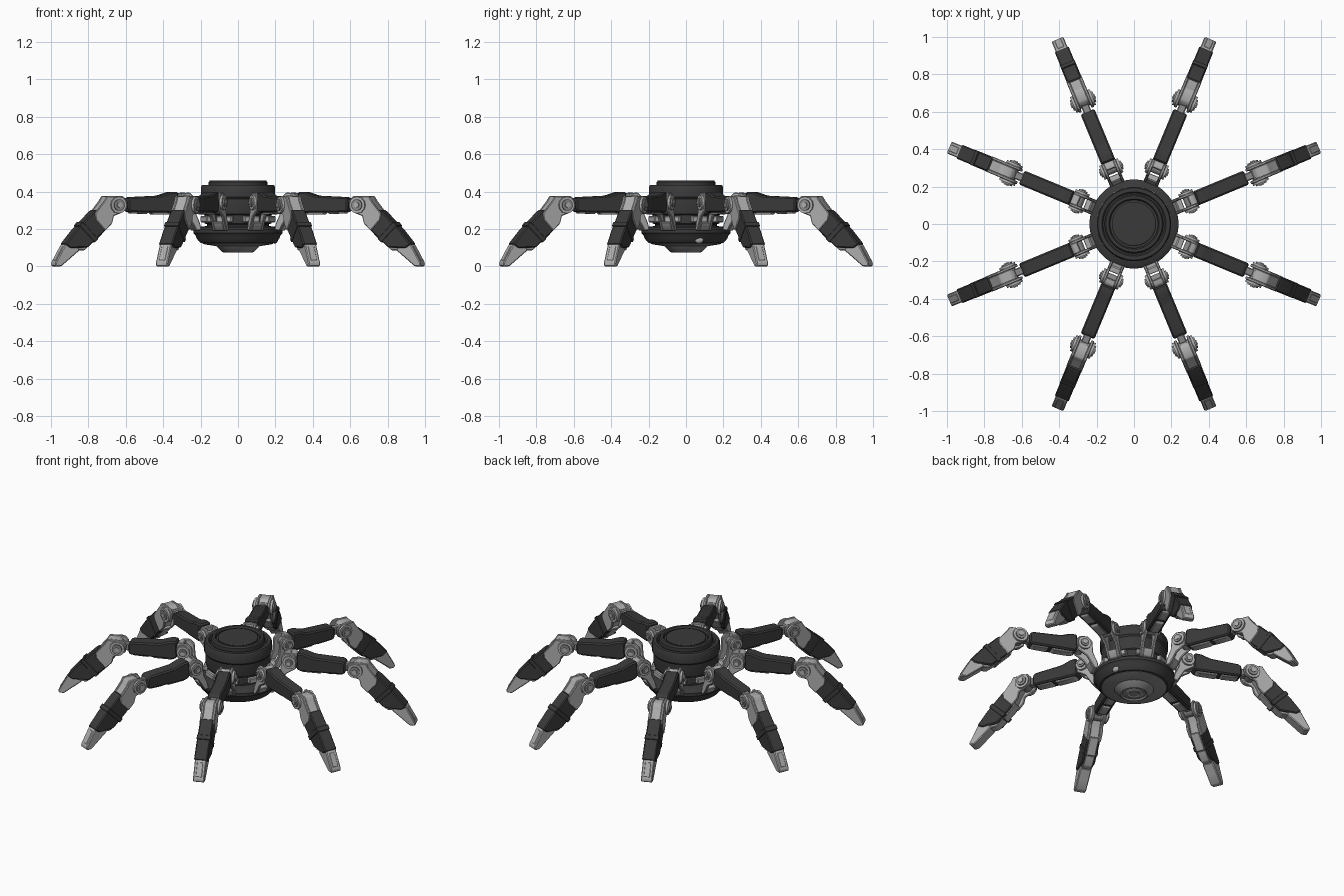
import bpy, bmesh, math
from mathutils import Matrix

cube = bpy.data.objects.get("Cube")
if cube:
    bpy.data.objects.remove(cube)


def material(name, v):
    m = bpy.data.materials.new(name)
    m.use_nodes = True
    m.diffuse_color = (v, v, v, 1)
    bsdf = m.node_tree.nodes["Principled BSDF"]
    bsdf.inputs["Base Color"].default_value = (v, v, v, 1)
    bsdf.inputs["Roughness"].default_value = 0.6
    return m


DARK = material("dark armour", 0.042)
BLACK = material("black joint", 0.022)
LIGHT = material("light metal", 0.42)
MID = material("mid grey metal", 0.25)


def finish(bm, name, mat):
    bmesh.ops.recalc_face_normals(bm, faces=bm.faces)
    me = bpy.data.meshes.new(name)
    bm.to_mesh(me)
    bm.free()
    me.materials.append(mat)
    me.shade_smooth()
    me.set_sharp_from_angle(angle=math.radians(32))
    return me


def place(me, name, turn=0):
    ob = bpy.data.objects.new(name, me)
    ob.rotation_euler.z = turn
    bpy.context.collection.objects.link(ob)


def lathe(name, profile, mat, n=64):
    """Revolve an (r, z) profile, closing both ends with a face."""
    bm = bmesh.new()
    rings = [[bm.verts.new((r * math.cos(math.tau * i / n), r * math.sin(math.tau * i / n), z))
              for i in range(n)] for r, z in profile]
    for a, b in zip(rings, rings[1:]):
        for i in range(n):
            j = (i + 1) % n
            bm.faces.new((a[i], a[j], b[j], b[i]))
    bm.faces.new(rings[0])
    bm.faces.new(rings[-1])
    place(finish(bm, name, mat), name)


legs = [math.radians(22.5 + 45 * k) for k in range(8)]


def on_legs(me, name):
    for k, a in enumerate(legs):
        place(me, f"{name}_{k + 1}", a)


def plates(name, profile, width, mat, centres=(0,), bevel=0.005):
    """Extrude a side profile (reach, height) across the leg, repeated at each centre."""
    bm = bmesh.new()
    for c in centres:
        face = bm.faces.new([bm.verts.new((r, c - width / 2, z)) for r, z in profile])
        ext = bmesh.ops.extrude_face_region(bm, geom=[face])["geom"]
        bmesh.ops.translate(bm, vec=(0, width, 0),
                            verts=[g for g in ext if isinstance(g, bmesh.types.BMVert)])
    bmesh.ops.bevel(bm, geom=bm.edges[:], offset=bevel, segments=1,
                    affect='EDGES', clamp_overlap=True)
    on_legs(finish(bm, name, mat), name)


def axles(name, r, z, radius, width, mat, centres=(0,), n=24):
    """Discs lying across the leg."""
    bm = bmesh.new()
    for c in centres:
        mtx = Matrix.Translation((r, c, z)) @ Matrix.Rotation(math.pi / 2, 4, 'X')
        bmesh.ops.create_cone(bm, cap_ends=True, segments=n, radius1=radius,
                              radius2=radius, depth=width, matrix=mtx)
    on_legs(finish(bm, name, mat), name)


# Body
lathe("body_shell", [(.165, .2), (.165, .225), (.18, .23), (.18, .275), (.186, .28),
                     (.19, .295), (.19, .36), (.198, .37), (.198, .425), (.192, .435),
                     (.172, .435), (.165, .425), (.15, .425)], DARK)
lathe("top_ring", [(.157, .42), (.157, .45), (.15, .46), (.135, .46), (.128, .45), (.128, .44)], DARK)
lathe("top_lid", [(.118, .44), (.118, .453), (.112, .457)], DARK)
lathe("lower_rim", [(.17, .215), (.222, .21), (.238, .198), (.238, .178), (.228, .168),
                    (.222, .15), (.2, .125), (.18, .122)], DARK)
lathe("belly_dish", [(.188, .13), (.188, .121), (.175, .117), (.115, .108), (.085, .078),
                     (.078, .075), (.068, .084), (.05, .084)], MID)
lathe("belly_lens_ring", [(.052, .09), (.052, .08), (.042, .075), (.03, .08)], LIGHT)
lathe("belly_lens", [(.03, .09), (.028, .078), (.015, .075)], MID)

# Small sensor on the lower rim
bm = bmesh.new()
bmesh.ops.create_uvsphere(bm, u_segments=16, v_segments=10, radius=0.022,
                          matrix=Matrix.Translation((.198, .07, .14)) @ Matrix.Diagonal((.7, 1.1, .8, 1)))
place(finish(bm, "rim_sensor", LIGHT), "rim_sensor")

# Hips
plates("hip_mount", [(.16, .235), (.2, .235), (.2, .27), (.16, .27)], .09, LIGHT)
plates("hip_fork", [(.228, .195), (.255, .19), (.3, .265), (.355, .3), (.362, .355), (.345, .39),
                    (.295, .395), (.268, .37), (.262, .29), (.235, .23)], .016, LIGHT, (-.033, .033), .004)
plates("hip_foot", [(.228, .195), (.258, .192), (.285, .235), (.25, .24)], .06, LIGHT)
plates("hip_bridge", [(.318, .3), (.36, .3), (.365, .37), (.348, .392), (.318, .394)], .06, LIGHT)
axles("hip_axle", .318, .342, .026, .1, MID)
axles("hip_disc", .318, .342, .04, .014, LIGHT, (-.047, .047), 12)
axles("hip_cap", .318, .342, .024, .012, MID, (-.056, .056))
axles("hip_bolt", .318, .342, .014, .01, LIGHT, (-.062, .062), 6)

# Thighs
plates("thigh", [(.355, .305), (.375, .286), (.64, .29), (.65, .305), (.65, .355), (.635, .37),
                 (.46, .378), (.4, .398), (.36, .398)], .08, DARK, bevel=.008)
plates("thigh_under_plate", [(.37, .295), (.39, .277), (.5, .277), (.515, .295)], .05, LIGHT, bevel=.003)
plates("thigh_under_end", [(.525, .295), (.535, .28), (.625, .283), (.635, .295)], .05, LIGHT, bevel=.003)
plates("thigh_end", [(.64, .305), (.69, .31), (.69, .35), (.64, .355)], .042, MID)

# Knees
plates("knee_fork", [(.66, .35), (.68, .375), (.775, .376), (.79, .35), (.845, .283), (.84, .25),
                     (.785, .19), (.745, .23), (.735, .27), (.7, .282), (.665, .305)],
       .016, LIGHT, (-.036, .036), .004)
plates("knee_cover", [(.69, .355), (.71, .374), (.775, .374), (.79, .345), (.84, .285),
                      (.78, .21), (.75, .27)], .062, LIGHT)
axles("knee_axle", .712, .328, .034, .09, MID)
axles("knee_disc", .712, .328, .045, .014, LIGHT, (-.05, .05), 12)
axles("knee_cap", .712, .328, .03, .012, MID, (-.059, .059))
axles("knee_bolt", .712, .328, .016, .01, LIGHT, (-.065, .065), 6)

# Shins and feet
plates("shin", [(.832, .304), (.85, .293), (.95, .195), (1.015, .118), (.985, .098), (.885, .1),
                (.79, .185), (.78, .21)], .08, DARK, bevel=.006)
plates("shin_ridge", [(.915, .238), (.935, .218), (.845, .128), (.825, .146)], .084, DARK, bevel=.002)
plates("shin_under_plate", [(.765, .205), (.845, .125), (.87, .14), (.79, .225)],
       .056, LIGHT, bevel=.004)
plates("shin_under_end", [(.85, .128), (.9, .085), (.945, .085), (.93, .12), (.87, .14)],
       .056, LIGHT, bevel=.004)
plates("foot", [(.985, .125), (1.013, .118), (1.07, .018), (1.067, 0), (1.035, 0),
                (.98, .045), (.93, .085), (.94, .11)], .068, LIGHT)
plates("foot_toe_plate", [(1.021, .108), (1.064, .033), (1.057, .028), (1.012, .1)], .036, LIGHT, bevel=.002)
